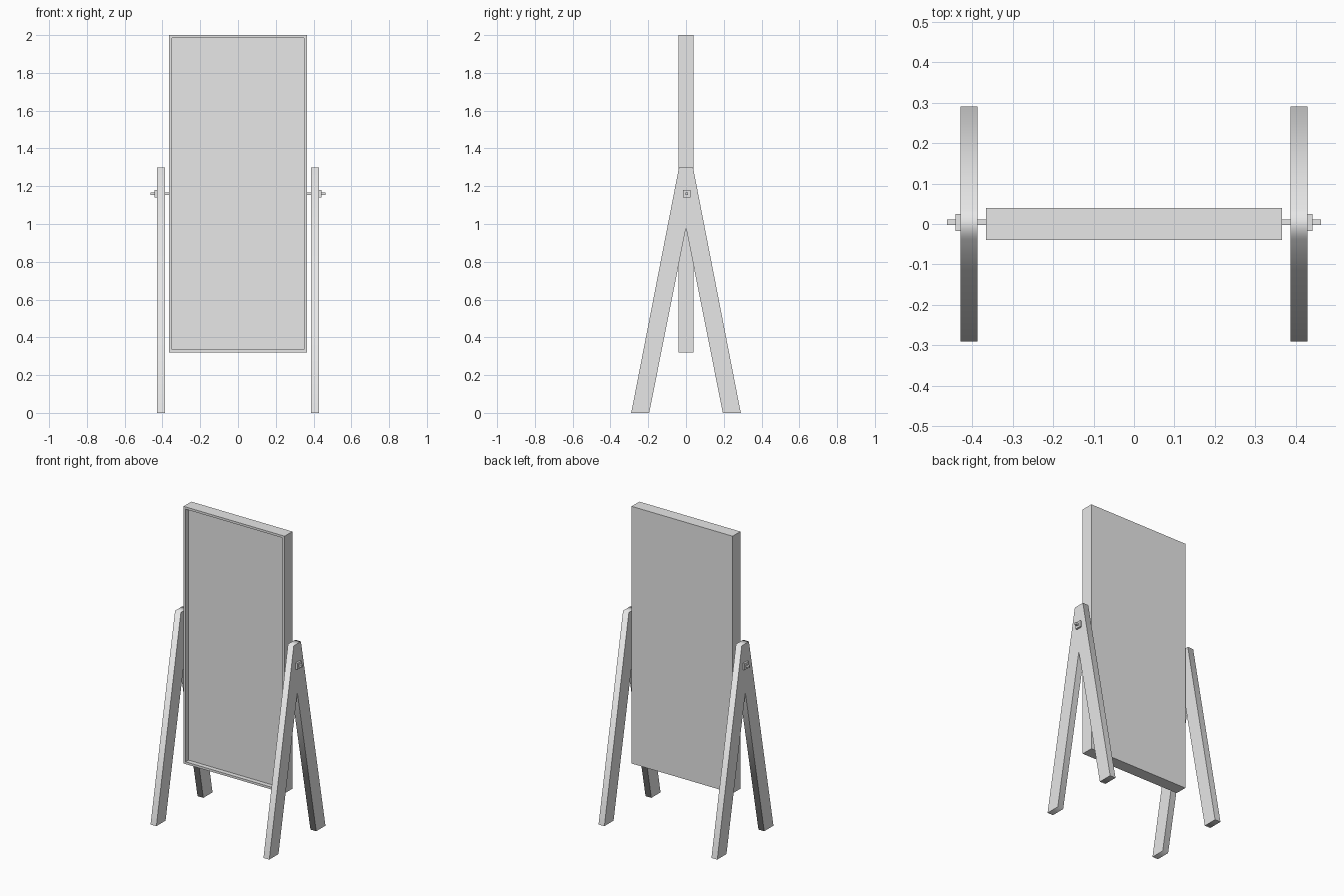
import bpy, bmesh, math
from mathutils import Matrix, Vector

if "Cube" in bpy.data.objects:
    bpy.data.objects.remove(bpy.data.objects["Cube"], do_unlink=True)

grey = bpy.data.materials.new("plain_grey")
grey.use_nodes = True
grey.diffuse_color = (0.8, 0.8, 0.8, 1)
grey.node_tree.nodes["Principled BSDF"].inputs["Base Color"].default_value = (0.8, 0.8, 0.8, 1)


def add_object(name, bm):
    bmesh.ops.recalc_face_normals(bm, faces=bm.faces)
    mesh = bpy.data.meshes.new(name)
    bm.to_mesh(mesh)
    bm.free()
    mesh.materials.append(grey)
    obj = bpy.data.objects.new(name, mesh)
    bpy.context.collection.objects.link(obj)
    return obj


def box(low, high):
    low, high = Vector(low), Vector(high)
    bm = bmesh.new()
    bmesh.ops.create_cube(bm, size=1, matrix=Matrix.Translation((low + high) / 2)
                          @ Matrix.Diagonal((*(high - low), 1)))
    return bm


# Mirror panel: a slab with a recessed front
bm = box((-0.365, -0.04, 0.32), (0.365, 0.04, 2))
front = min(bm.faces, key=lambda f: f.calc_center_median().y)
bmesh.ops.inset_region(bm, faces=[front], thickness=0.021)
glass = bmesh.ops.extrude_discrete_faces(bm, faces=[front])["faces"][0]
bmesh.ops.translate(bm, verts=glass.verts[:], vec=(0, 0.03, 0))
add_object("mirror_panel", bm)

# Splayed stand profile, in y and z
half = [(0.037, 1.3), (0.29, 0), (0.195, 0)]
profile = half + [(0, 0.98)] + [(-y, z) for y, z in reversed(half)]
pivot_y, pivot_z = 0.004, 1.16

for side, sign in (("left", 1), ("right", -1)):
    # A-shaped stand, with softened shading across the cap
    bm = bmesh.new()
    face = bm.faces.new([bm.verts.new((sign * 0.387, y, z)) for y, z in profile])
    result = bmesh.ops.extrude_face_region(bm, geom=[face])
    moved = [v for v in result["geom"] if isinstance(v, bmesh.types.BMVert)]
    bmesh.ops.translate(bm, verts=moved, vec=(sign * 0.042, 0, 0))
    stand = add_object(side + "_stand", bm)
    bpy.ops.object.select_all(action="DESELECT")
    stand.select_set(True)
    bpy.context.view_layer.objects.active = stand
    bpy.ops.object.shade_smooth_by_angle(angle=math.radians(85))

    # Pivot rod and its square nut
    for name, start, end, r in (("pivot_rod", 0.36, 0.462, 0.007),
                                ("pivot_nut", 0.425, 0.441, 0.021)):
        xs = sorted((sign * start, sign * end))
        add_object(side + "_" + name, box((xs[0], pivot_y - r, pivot_z - r),
                                          (xs[1], pivot_y + r, pivot_z + r)))
